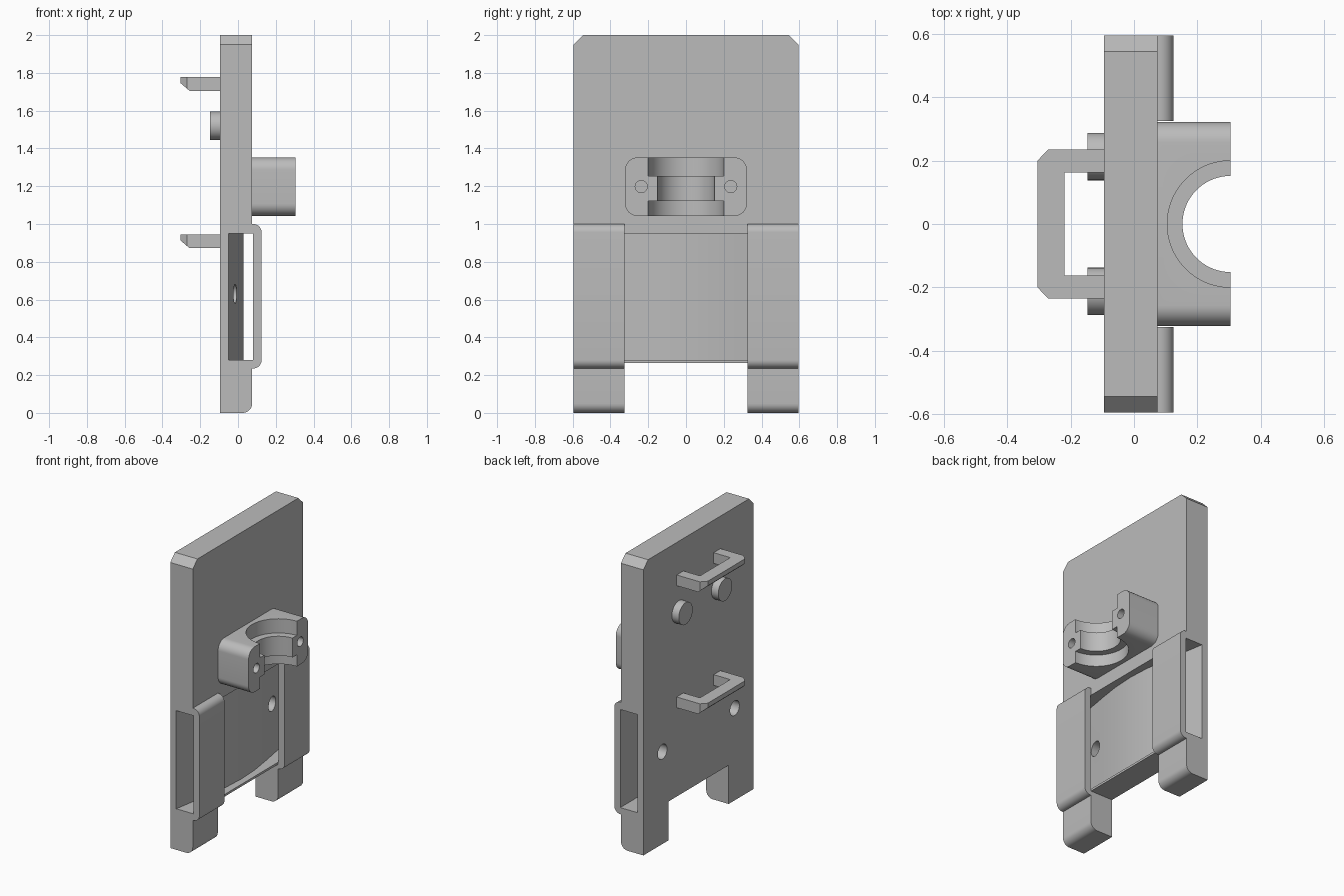
import bpy, bmesh, math
from mathutils import Vector

cube = bpy.data.objects.get("Cube")
if cube:
    bpy.data.objects.remove(cube, do_unlink=True)

# One plain grey material
grey = bpy.data.materials.new("light grey plastic")
grey.use_nodes = True
COLOUR = (0.5, 0.5, 0.5, 1)
grey.diffuse_color = COLOUR
grey.node_tree.nodes["Principled BSDF"].inputs["Base Color"].default_value = COLOUR


def prism(name, points, axis, low, high, bevel_test=None, radius=0):
    """Extrude a 2D outline along an axis; the outline uses the other two axes in order."""
    bm = bmesh.new()

    def place(p, t):
        c = list(p)
        c.insert("xyz".index(axis), t)
        return Vector(c)

    face = bm.faces.new([bm.verts.new(place(p, low)) for p in points])
    out = bmesh.ops.extrude_face_region(bm, geom=[face])["geom"]
    shift = place((0, 0), high - low)
    bmesh.ops.translate(bm, vec=shift, verts=[v for v in out if isinstance(v, bmesh.types.BMVert)])
    bmesh.ops.recalc_face_normals(bm, faces=bm.faces)
    if bevel_test:
        edges = [e for e in bm.edges if all(bevel_test(v.co) for v in e.verts)]
        bmesh.ops.bevel(bm, geom=edges, offset=radius, segments=8, profile=0.5, affect='EDGES')
    mesh = bpy.data.meshes.new(name)
    bm.to_mesh(mesh)
    bm.free()
    mesh.materials.append(grey)
    obj = bpy.data.objects.new(name, mesh)
    bpy.context.collection.objects.link(obj)
    return obj


def rounded(a0, a1, b0, b1, r, corners="all", n=10):
    """Rectangle outline with rounded corners, either all or only those at a1."""
    pts = []
    for i, (a, b) in enumerate([(a1, b1), (a0, b1), (a0, b0), (a1, b0)]):
        if corners == "all" or a == a1:
            ca = a - r if a == a1 else a + r
            cb = b - r if b == b1 else b + r
            for k in range(n + 1):
                t = math.pi / 2 * (i + k / n)
                pts.append((ca + r * math.cos(t), cb + r * math.sin(t)))
        else:
            pts.append((a, b))
    return pts


def circle(a, b, r, n=48):
    return [(a + r * math.cos(math.tau * k / n), b + r * math.sin(math.tau * k / n))
            for k in range(n)]


def combine(target, tool, operation):
    """Apply a boolean and remove the tool."""
    tool.hide_render = True
    mod = target.modifiers.new("boolean", 'BOOLEAN')
    mod.operation, mod.object, mod.solver = operation, tool, 'EXACT'
    bpy.context.view_layer.objects.active = target
    bpy.ops.object.modifier_apply(modifier=mod.name)
    bpy.data.objects.remove(tool, do_unlink=True)


BACK, FRONT = -0.095, 0.075
HALF, INNER = 0.595, 0.325

# Main plate with clipped top corners and two feet rounded on one edge
half_outline = [(INNER, 0.265), (INNER, 0), (HALF, 0), (HALF, 1.95), (HALF - 0.05, 2)]
outline = half_outline + [(-y, z) for y, z in reversed(half_outline)]
plate = prism("main_plate", outline, "x", BACK, FRONT,
              lambda c: c.z < 0.001 and c.x > FRONT - 0.001, 0.05)

# Strap loops on both sides
for low, high in ((-HALF, -INNER), (INNER, HALF)):
    strap = prism("strap_loop", rounded(0, 0.125, 0.235, 1.0, 0.045, "outer"), "y", low, high)
    combine(plate, strap, 'UNION')

# Through slot with an arched floor
floor = [(-0.05, -0.7), (-0.05, -HALF), (0.0, -0.3), (0.022, -0.15), (0.03, 0)]
floor += [(x, -y) for x, y in reversed(floor[:-1])]
slot = prism("slot_cutter", floor + [(0.08, 0.7), (0.08, -0.7)], "z", 0.28, 0.95)
combine(plate, slot, 'DIFFERENCE')

# Round holes from the back into the slot
for side in (-1, 1):
    hole = prism("hole_cutter", circle(side * 0.39, 0.63, 0.05), "x", -0.2, 0.06)
    combine(plate, hole, 'DIFFERENCE')

# Half-round clamp block with stepped bore and screw holes
clamp = prism("clamp_block", rounded(-0.322, 0.322, 1.043, 1.352, 0.065), "x", FRONT, 0.305)
for r, low, high in ((0.152, 1.0, 1.4), (0.2, 1.0, 1.123), (0.2, 1.255, 1.4)):
    bore = prism("bore_cutter", circle(0.305, 0, r, 72), "z", low, high)
    combine(clamp, bore, 'DIFFERENCE')
for side in (-1, 1):
    screw = prism("screw_cutter", circle(side * 0.237, 1.198, 0.032, 32), "x", 0.12, 0.4)
    combine(clamp, screw, 'DIFFERENCE')

parts = [plate, clamp]

# Round pegs on the back
for side, label in ((1, "left"), (-1, "right")):
    parts.append(prism("peg_" + label, circle(side * 0.213, 1.52, 0.075), "x", -0.147, BACK))

# Bracket hooks on the back, chamfered below the outer bar
hook_half = [(BACK, 0.236), (-0.27, 0.236), (-0.305, 0.2)]
inner_half = [(-0.22, 0.163), (BACK, 0.163)]
hook_outline = hook_half + [(x, -y) for x, y in reversed(hook_half)]
hook_outline += [(x, -y) for x, y in reversed(inner_half)] + inner_half
for label, z in (("lower", 0.872), ("upper", 1.705)):
    hook = prism("hook_" + label, hook_outline, "z", z, z + 0.073)
    wedge = prism("wedge_cutter", [(-0.245, z - 0.01), (-0.315, z + 0.05), (-0.4, z - 0.01)],
                  "y", -0.5, 0.5)
    combine(hook, wedge, 'DIFFERENCE')
    parts.append(hook)

# Smooth the curved faces and keep the edges sharp
bpy.ops.object.select_all(action='DESELECT')
for part in parts:
    part.select_set(True)
bpy.context.view_layer.objects.active = plate
bpy.ops.object.shade_smooth_by_angle(angle=math.radians(25))
